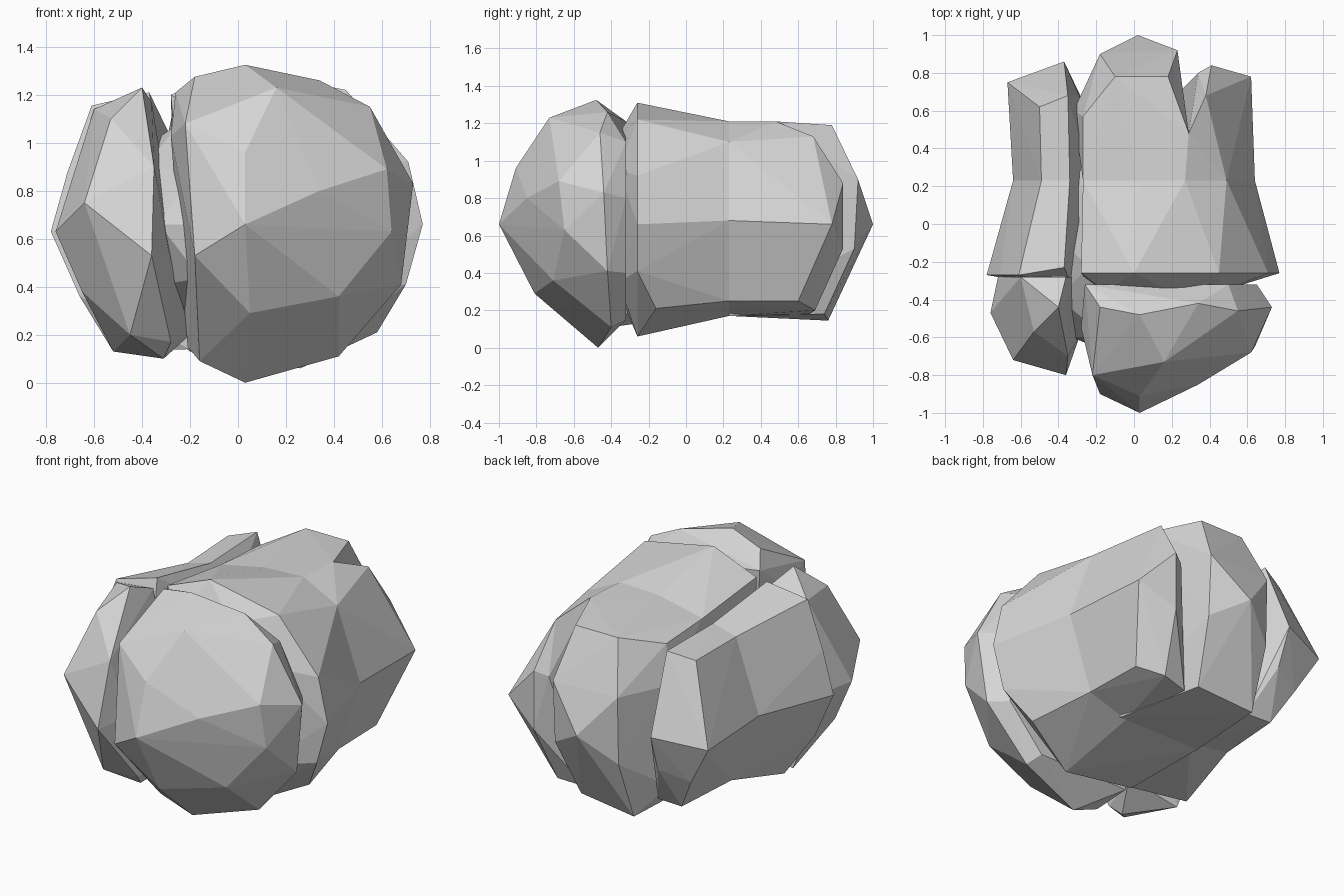
import bpy
import bmesh
from mathutils import Vector

default_cube = bpy.data.objects.get("Cube")
if default_cube:
    bpy.data.objects.remove(default_cube, do_unlink=True)

# Single stone colour
stone = bpy.data.materials.new("grey_stone")
stone.use_nodes = True
stone_colour = (.67, .67, .67, 1)
stone.diffuse_color = stone_colour
shader = stone.node_tree.nodes["Principled BSDF"]
shader.inputs["Base Color"].default_value = stone_colour
shader.inputs["Roughness"].default_value = .9


def finish_object(mesh_builder, name):
    """Turn a bmesh into a flat shaded stone object."""
    bmesh.ops.recalc_face_normals(mesh_builder, faces=mesh_builder.faces)
    mesh = bpy.data.meshes.new(name)
    mesh_builder.to_mesh(mesh)
    mesh_builder.free()
    mesh.materials.append(stone)
    stone_object = bpy.data.objects.new(name, mesh)
    bpy.context.collection.objects.link(stone_object)
    return stone_object


def boulder(name, corners):
    """Chiselled convex chunk wrapped around its corner points."""
    mesh_builder = bmesh.new()
    for corner in corners:
        mesh_builder.verts.new(corner)
    hull = bmesh.ops.convex_hull(mesh_builder, input=mesh_builder.verts)
    loose = set(hull["geom_interior"]) | set(hull["geom_unused"])
    loose_verts = [item for item in loose if isinstance(item, bmesh.types.BMVert)]
    bmesh.ops.delete(mesh_builder, geom=loose_verts, context="VERTS")
    return finish_object(mesh_builder, name)


def ring(depth, outline):
    """Place an outline of (x, z) pairs at one depth."""
    return [Vector((across, depth, height)) for across, height in outline]


# Large rounded chunk at the front
boulder("front_boulder", [
    (.03, -1, .66), (.03, -.91, .96), (.16, -.73, 1.23), (.03, -.48, 1.325),
    (-.18, -.44, 1.275), (.34, -.42, 1.26), (.55, -.46, 1.15), (.62, -.68, .89),
    (.34, -.85, .8), (.64, -.65, .63), (.42, -.71, .36), (.05, -.81, .29),
    (.03, -.47, 0), (-.16, -.5, .09), (.42, -.4, .11), (-.18, -.9, .53),
    (-.22, -.8, 1.08), (.73, -.44, .83), (.68, -.42, .41), (-.28, -.55, 1.03),
] + ring(-.32, [(-.26, 1.21), (.5, 1.1), (.65, .8), (.6, .4), (.38, .15), (-.21, .15)]))

# Smaller chunk beside it, sloping in to close the crack
boulder("front_side_boulder", [
    (-.36, -.8, .53), (-.64, -.72, .75), (-.4, -.44, 1.23), (-.53, -.57, 1.1),
    (-.76, -.47, .63), (-.65, -.47, .38), (-.45, -.62, .2), (-.28, -.54, .17),
    (-.31, -.47, .1), (-.52, -.26, .13), (-.35, -.7, .9), (-.29, -.6, .55),
] + ring(-.28, [(-.6, 1.14), (-.36, 1.17), (-.72, .63), (-.2, .2)]))

# Long side slab, narrowing in the middle, its inner face leaning on the body
slab_front = [(-.61, -.27, 1.155), (-.37, -.23, 1.21), (-.32, -.35, .85),
              (-.52, -.18, .13)] + ring(
    -.27, [(-.71, .88), (-.78, .63), (-.66, .36), (-.2, .14)])
slab_middle = ring(.23, [(-.49, 1.09), (-.34, 1.13), (-.64, .66), (-.46, .23),
                         (-.22, .9), (-.2, .19)])
slab_back = [(-.5, .62, 1.1), (-.35, .68, 1.14), (-.67, .75, .66), (-.37, .86, .7),
             (-.36, .78, .48), (-.53, .71, .42), (-.42, .64, .22), (-.26, .63, .22),
             (-.29, .68, .8)]
boulder("side_slab_front", slab_front + slab_middle)
boulder("side_slab_back", slab_middle + slab_back)

# Main body, bulging forward into the groove below its widest rim
body_front = [(.58, -.16, .21)] + ring(-.26, [
    (-.28, 1.2), (0, 1.31), (.45, 1.22), (.71, .92), (.77, .66), (.7, .41),
    (.26, .06), (-.2, .13)])
body_bulge = ring(-.36, [(-.15, 1.12), (.2, 1.14), (.45, .95), (.4, .35), (-.2, .3)])
body_middle = ring(.23, [(-.27, 1.14), (.02, 1.2), (.27, 1.21), (.49, 1.1), (.64, .68),
                         (.5, .25), (.25, .17), (-.25, .17)])
boulder("body_front", body_front + body_bulge + body_middle)

# Pointed back end and the corner chunk, separated by a notch
boulder("body_back", ring(.23, [(-.27, 1.14), (.02, 1.2), (.27, 1.21), (.29, .17),
                                (-.25, .17)]) + [
    (-.1, .78, 1.19), (.18, .78, 1.19), (.23, .92, .9), (-.18, .9, .9), (.02, 1, .66),
    (-.18, .89, .5), (.23, .9, .53), (-.19, .76, .145), (.17, .74, .18),
    (-.27, .57, 1.12), (.29, .48, 1.21), (-.32, .6, .9), (-.31, .6, .3)])
boulder("back_corner_boulder", ring(.23, [(.27, 1.21), (.49, 1.1), (.64, .68),
                                          (.5, .25), (.25, .17)]) + [
    (.38, .68, 1.13), (.29, .48, 1.21), (.62, .78, .66), (.41, .84, .88),
    (.34, .8, .85), (.41, .84, .53), (.49, .6, .25), (.36, .69, .2), (.2, .66, .18)])

# Rough core showing at the bottom of the cracks
core_builder = bmesh.new()
bmesh.ops.create_icosphere(core_builder, subdivisions=2, radius=1)
bmesh.ops.scale(core_builder, vec=(.56, .74, .5), verts=core_builder.verts)
bmesh.ops.translate(core_builder, vec=(0, 0, .66), verts=core_builder.verts)
finish_object(core_builder, "inner_core")
